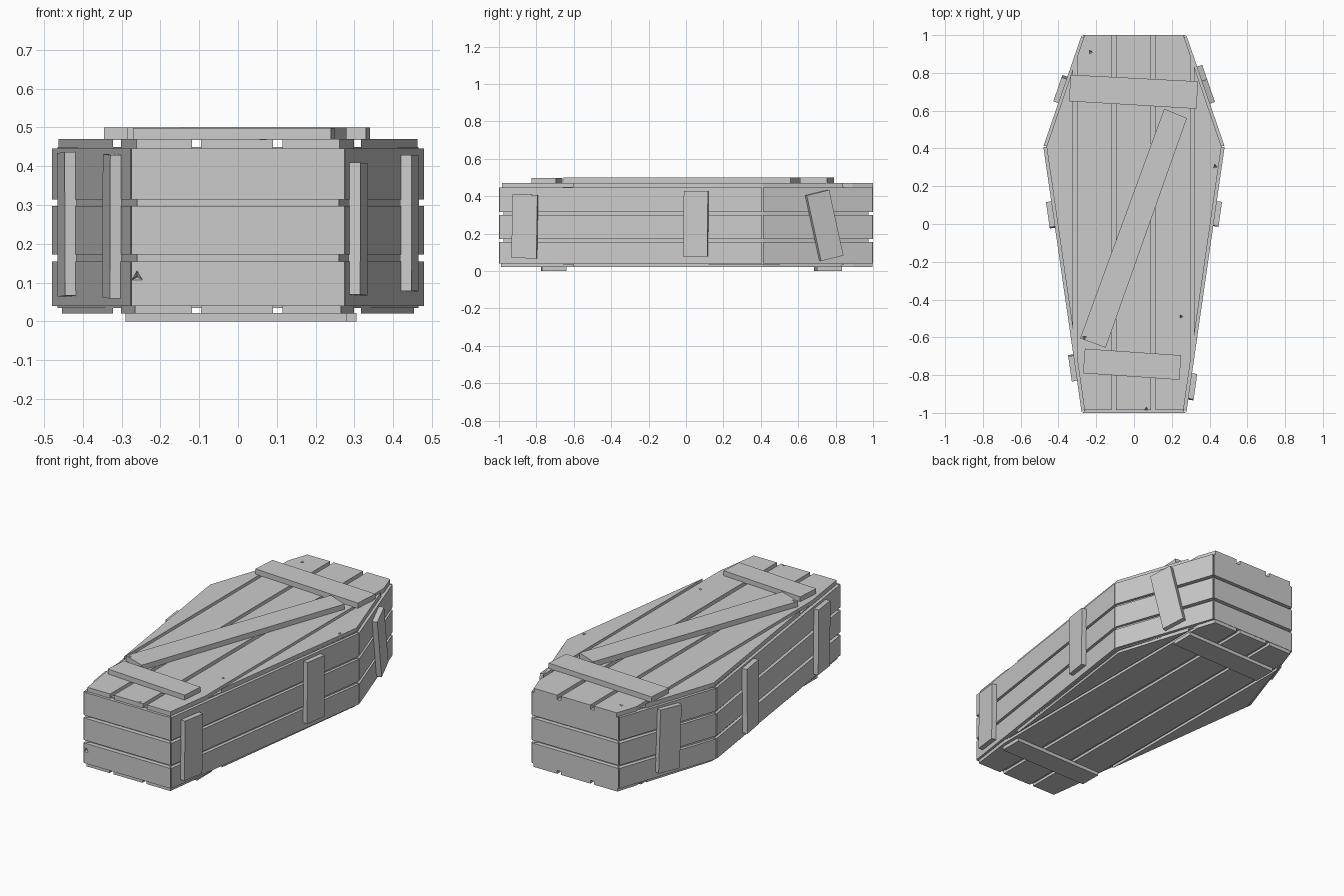
import bpy, bmesh, math
from mathutils import Vector, Matrix

if "Cube" in bpy.data.objects:
    bpy.data.objects.remove(bpy.data.objects["Cube"])


def finish(name, bm):
    bmesh.ops.recalc_face_normals(bm, faces=bm.faces)
    me = bpy.data.meshes.new(name)
    bm.to_mesh(me)
    bm.free()
    ob = bpy.data.objects.new(name, me)
    bpy.context.collection.objects.link(ob)
    return ob


def prism(name, pts, z0, z1, x_range=None):
    """Extrude a flat outline, optionally trimmed to a strip in x."""
    bm = bmesh.new()
    bm.faces.new([bm.verts.new((x, y, z0)) for x, y in pts])
    if x_range:
        for x, n in ((x_range[0], -1), (x_range[1], 1)):
            bmesh.ops.bisect_plane(bm, geom=bm.verts[:] + bm.edges[:] + bm.faces[:],
                                   plane_co=(x, 0, 0), plane_no=(n, 0, 0), clear_outer=True)
    ext = bmesh.ops.extrude_face_region(bm, geom=bm.faces[:])
    up = [v for v in ext["geom"] if isinstance(v, bmesh.types.BMVert)]
    bmesh.ops.translate(bm, verts=up, vec=(0, 0, z1 - z0))
    return finish(name, bm)


def hexagon(end, mid, front, back, y_mid=0.41):
    return [Vector(p) for p in ((end, front), (mid, y_mid), (end, back),
                                (-end, back), (-mid, y_mid), (-end, front))]


def nick(ob, loc, r=0.02, rot=0.0, normal_rot=(0, 0, 0)):
    """Chip a small three-sided pit out of a board."""
    bpy.ops.mesh.primitive_cone_add(vertices=3, radius1=0, radius2=r * 1.6, depth=r * 1.6,
                                    location=loc, rotation=(normal_rot[0], normal_rot[1], rot))
    cutter = bpy.context.object
    cutter.hide_render = True
    mod = ob.modifiers.new("nick", 'BOOLEAN')
    mod.operation = 'DIFFERENCE'
    mod.object = cutter
    bpy.context.view_layer.objects.active = ob
    bpy.ops.object.modifier_apply(modifier=mod.name)
    bpy.data.objects.remove(cutter)


outer = hexagon(0.277, 0.48, -1.0, 1.0)
inner = hexagon(0.248, 0.448, -0.97, 0.97)

# Recessed core seen through the gaps between boards
prism("inner_box", hexagon(0.26, 0.465, -0.975, 0.975), 0.035, 0.45)

# Wall boards: three courses on each of the six sides
courses = ((0.04, 0.155), (0.172, 0.298), (0.314, 0.445))
sides = ("right_foot", "right_head", "head", "left_head", "left_foot", "foot")
walls = {}
for i, side in enumerate(sides):
    a, b = outer[i], outer[(i + 1) % 6]
    c, d = inner[(i + 1) % 6], inner[i]
    e = 0.003 / (b - a).length
    quad = [a.lerp(b, e), b.lerp(a, e), c.lerp(d, e), d.lerp(c, e)]
    for k, (z0, z1) in enumerate(courses):
        walls[side, k] = prism(f"{side}_wall_board_{k + 1}", quad, z0, z1)

# Lid and bottom boards: five strips trimmed to the coffin outline
strips = ((-0.6, -0.322), (-0.302, -0.118), (-0.095, 0.09), (0.115, 0.299), (0.317, 0.6))
lid = [prism(f"lid_board_{i + 1}", hexagon(0.262, 0.463, -0.985, 1.0), 0.445, 0.47, s)
       for i, s in enumerate(strips)]
for i, s in enumerate(strips):
    prism(f"bottom_board_{i + 1}", hexagon(0.265, 0.453, -0.99, 0.998), 0.02, 0.04, s)

# Crooked battens nailed across the lid
prism("lid_head_batten", [(-0.335, 0.79), (0.34, 0.755), (0.33, 0.61), (-0.345, 0.65)], 0.468, 0.5)
prism("lid_foot_batten", [(-0.26, -0.66), (0.25, -0.695), (0.24, -0.825), (-0.27, -0.79)], 0.468, 0.498)
diagonal = prism("lid_diagonal_batten",
                 [(0.16, 0.61), (0.28, 0.56), (-0.15, -0.655), (-0.285, -0.605)], 0.468, 0.5)

# Battens under the bottom
prism("bottom_head_batten", [(-0.29, 0.82), (0.305, 0.835), (0.305, 0.70), (-0.29, 0.685)], 0.0, 0.022)
prism("bottom_foot_batten", [(-0.29, -0.65), (0.28, -0.64), (0.28, -0.77), (-0.29, -0.775)], 0.0, 0.022)


# Upright battens on the side walls
def side_batten(name, i, y, z, width, height, tilt):
    a, b = outer[i], outer[i + 1]
    p = a.lerp(b, (y - a.y) / (b.y - a.y))
    t = (b - a).normalized()
    n = Vector((t.y, -t.x, 0))
    frame = Matrix(((t.x, n.x, 0), (t.y, n.y, 0), (0, 0, 1))).to_4x4()
    pos = Vector((p.x, p.y, z)) + n * 0.013
    bm = bmesh.new()
    bmesh.ops.create_cube(bm, size=1, matrix=Matrix.Translation(pos) @ frame
                          @ Matrix.Rotation(math.radians(tilt), 4, 'Y')
                          @ Matrix.Diagonal((width, 0.03, height, 1)))
    return finish(name, bm)


side_batten("right_foot_batten", 0, -0.86, 0.238, 0.135, 0.34, 1)
side_batten("right_middle_batten", 0, 0.055, 0.253, 0.13, 0.35, 0.5)
side_batten("right_head_batten", 1, 0.735, 0.243, 0.13, 0.36, -13)
side_batten("left_head_batten", 3, 0.71, 0.25, 0.135, 0.36, 2)
side_batten("left_middle_batten", 4, 0.05, 0.25, 0.135, 0.37, -1)
side_batten("left_foot_batten", 4, -0.76, 0.245, 0.135, 0.37, 1)

# Chips in the boards
nick(lid[1], (-0.23, 0.91, 0.468), 0.013, 0.5)
nick(lid[3], (0.25, -0.49, 0.468), 0.011, 0.5)
nick(lid[4], (0.43, 0.305, 0.468), 0.013, 0.2)
nick(diagonal, (-0.262, -0.602, 0.498), 0.013, 1.0)
nick(lid[2], (0.065, -0.98, 0.468), 0.012)
nick(walls["foot", 0], (-0.26, -1.0, 0.115), 0.02, 0, (math.pi / 2, 0))
